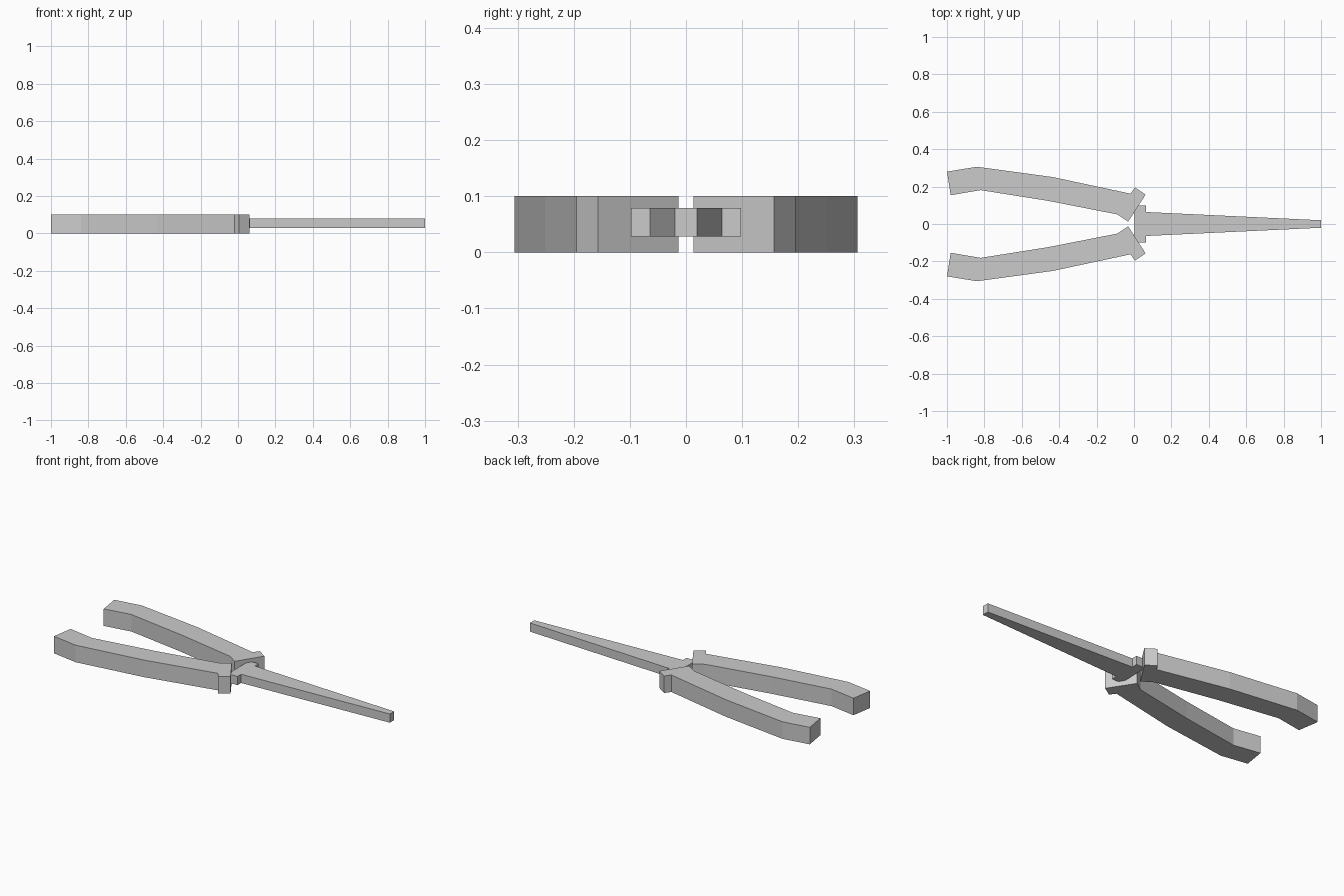
import bpy
import bmesh

if "Cube" in bpy.data.objects:
    bpy.data.objects.remove(bpy.data.objects["Cube"])


def extrude_profile(name, points, z0, z1):
    """Flat XY outline extruded from z0 to z1."""
    bm = bmesh.new()
    face = bm.faces.new([bm.verts.new((x, y, z0)) for x, y in points])
    top = bmesh.ops.extrude_face_region(bm, geom=[face])["geom"]
    verts = [v for v in top if isinstance(v, bmesh.types.BMVert)]
    bmesh.ops.translate(bm, verts=verts, vec=(0, 0, z1 - z0))
    bmesh.ops.recalc_face_normals(bm, faces=bm.faces[:])
    mesh = bpy.data.meshes.new(name)
    bm.to_mesh(mesh)
    bm.free()
    obj = bpy.data.objects.new(name, mesh)
    bpy.context.collection.objects.link(obj)
    return obj


# Bent handle ending in a slanted guard
handle = [
    (-1.0, 0.28), (-0.84, 0.306), (-0.435, 0.251), (-0.018, 0.162),
    (0.005, 0.195), (0.062, 0.157), (-0.031, 0.013), (-0.088, 0.051),
    (-0.46, 0.124), (-0.82, 0.181), (-0.98, 0.154),
]
for side, label in ((1, "left"), (-1, "right")):
    extrude_profile(f"handle_{label}", [(x, side * y) for x, y in handle], 0.0, 0.1)

# Tapering blade with a wide shoulder
half = [(1.0, 0.02), (0.065, 0.064), (0.065, 0.098), (0.004, 0.098)]
outline = half + [(x, -y) for x, y in reversed(half)]
extrude_profile("blade", outline, 0.028, 0.079)
